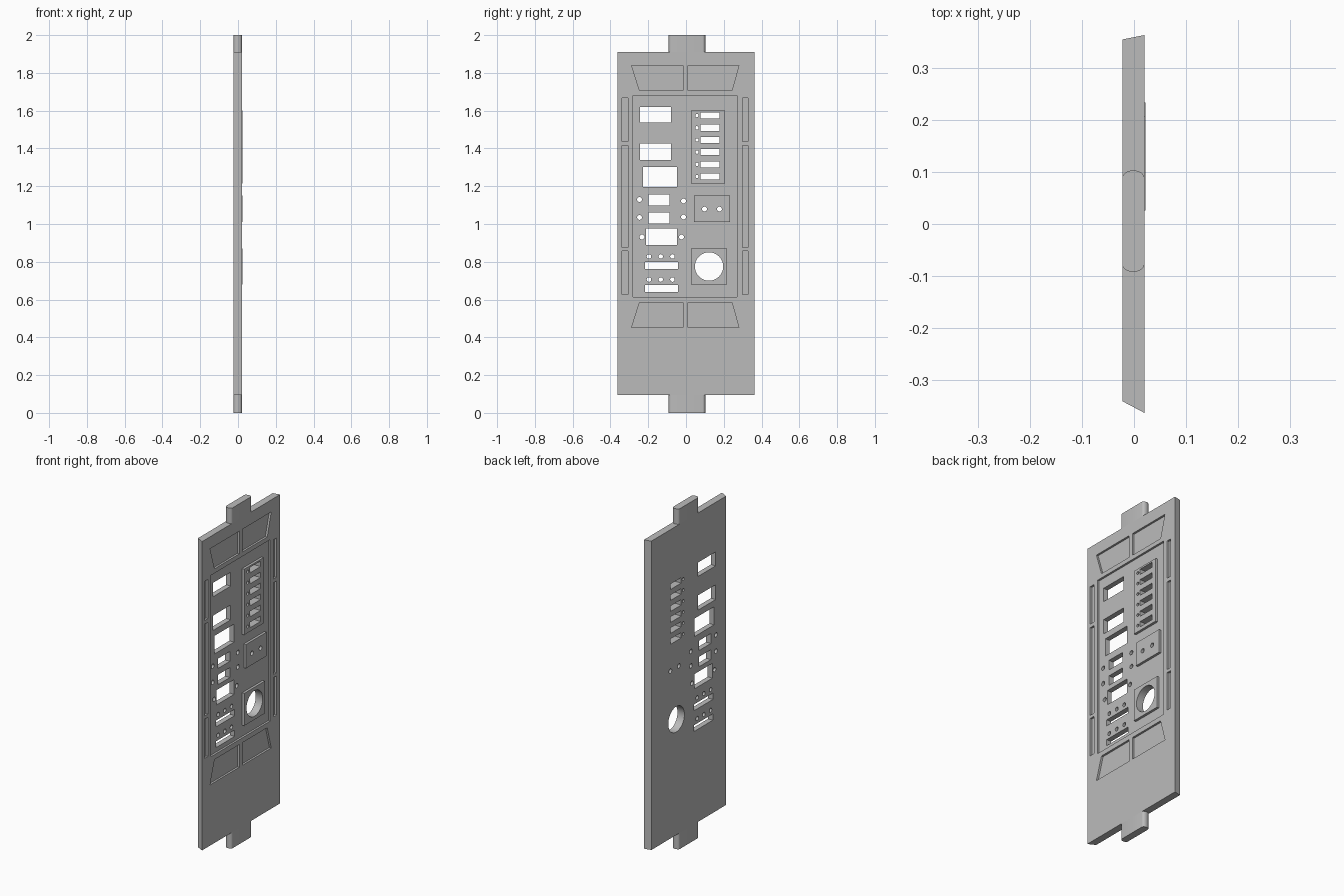
import bpy, bmesh, math

if "Cube" in bpy.data.objects:
    bpy.data.objects.remove(bpy.data.objects["Cube"], do_unlink=True)

BACK, FACE, FLOOR, PLATE = -0.0225, 0.02, 0.008, 0.0225

grey = bpy.data.materials.new("panel grey")
grey.use_nodes = True
grey.diffuse_color = (0.5, 0.5, 0.5, 1)
grey.node_tree.nodes["Principled BSDF"].inputs["Base Color"].default_value = (0.5, 0.5, 0.5, 1)


def rect(y0, y1, z0, z1):
    return [(y0, z0), (y1, z0), (y1, z1), (y0, z1)]


def disc(y, z, r, n=24):
    return [(y + r * math.cos(2 * math.pi * i / n), z + r * math.sin(2 * math.pi * i / n)) for i in range(n)]


def prisms(name, outlines, lo, hi, axis="x"):
    """One object holding each outline extruded from lo to hi along the axis."""
    bm = bmesh.new()
    for outline in outlines:
        def point(p, d):
            return (d, *p) if axis == "x" else (*p, d)
        face = bm.faces.new([bm.verts.new(point(p, lo)) for p in outline])
        side = bmesh.ops.extrude_face_region(bm, geom=[face])["geom"]
        for v in side:
            if isinstance(v, bmesh.types.BMVert):
                v.co["xyz".index(axis)] = hi
    bmesh.ops.recalc_face_normals(bm, faces=bm.faces)
    mesh = bpy.data.meshes.new(name)
    bm.to_mesh(mesh)
    bm.free()
    mesh.materials.append(grey)
    obj = bpy.data.objects.new(name, mesh)
    bpy.context.collection.objects.link(obj)
    return obj


def select(obj):
    bpy.ops.object.select_all(action="DESELECT")
    obj.select_set(True)
    bpy.context.view_layer.objects.active = obj


def combine(obj, tool, operation):
    mod = obj.modifiers.new(tool.name, "BOOLEAN")
    mod.operation, mod.solver, mod.object = operation, "EXACT", tool
    select(obj)
    bpy.ops.object.modifier_apply(modifier=mod.name)
    bpy.data.objects.remove(tool, do_unlink=True)


# Slab with slanted long edges
panel = prisms("panel", [[(BACK, -0.34), (FACE, -0.3625), (FACE, 0.3625), (BACK, 0.354)]], 0.095, 1.91, "z")

# Shallow recesses: main field, edge grooves, tapered pockets
recesses = [rect(-0.28, 0.27, 0.614, 1.68)]
for y0, y1 in ((-0.339, -0.307), (0.299, 0.328)):
    for z0, z1 in ((0.627, 0.857), (0.876, 1.415), (1.437, 1.667)):
        recesses.append(rect(y0, y1, z0, z1))
for wide, narrow in ((1.839, 1.706), (0.452, 0.585)):
    recesses.append([(-0.288, wide), (-0.016, wide), (-0.016, narrow), (-0.246, narrow)])
    recesses.append([(0.28, wide), (0.011, wide), (0.011, narrow), (0.243, narrow)])
combine(panel, prisms("recesses", recesses, FLOOR, 0.1), "DIFFERENCE")

# Raised plates in the main field
plates = [rect(0.026, 0.206, 1.214, 1.6), rect(0.042, 0.233, 1.011, 1.151), rect(0.026, 0.217, 0.68, 0.87)]
combine(panel, prisms("plates", plates, FLOOR - 0.005, PLATE), "UNION")

# Windows, slots and round holes through the panel
holes = [
    rect(-0.243, -0.079, 1.537, 1.619), rect(-0.243, -0.079, 1.339, 1.426),
    rect(-0.228, -0.048, 1.196, 1.302), rect(-0.198, -0.087, 1.098, 1.156),
    rect(-0.198, -0.087, 1.003, 1.061), rect(-0.212, -0.048, 0.889, 0.976),
    rect(-0.217, -0.042, 0.762, 0.799), rect(-0.217, -0.042, 0.64, 0.677),
    disc(0.122, 0.775, 0.075, 48),
]
for y, z in ((-0.246, 1.13), (-0.013, 1.122), (-0.246, 1.035), (-0.013, 1.037),
             (-0.233, 0.931), (-0.024, 0.931), (0.098, 1.079), (0.177, 1.079)):
    holes.append(disc(y, z, 0.013))
for z in (0.706, 0.828):
    holes += [disc(y, z, 0.012) for y in (-0.196, -0.134, -0.072)]
for i in range(6):
    z = 1.574 - 0.0645 * i
    holes += [rect(0.077, 0.177, z - 0.016, z + 0.016), disc(0.058, z, 0.009)]
combine(panel, prisms("holes", holes, -0.1, 0.1), "DIFFERENCE")

# Round-edged mounting tabs at both ends
half, mid = (FACE - BACK) / 2, (FACE + BACK) / 2
arc = [math.pi * i / 12 for i in range(13)]
tab = [(mid + half * math.cos(a), 0.088 + 0.015 * math.sin(a)) for a in arc]
tab += [(mid - half * math.cos(a), -0.077 - 0.015 * math.sin(a)) for a in arc]
parts = [panel, prisms("lower_tab", [tab], 0, 0.095, "z"), prisms("upper_tab", [tab], 1.91, 2, "z")]

for part in parts:
    select(part)
    bpy.ops.object.shade_smooth_by_angle(angle=math.radians(30))
